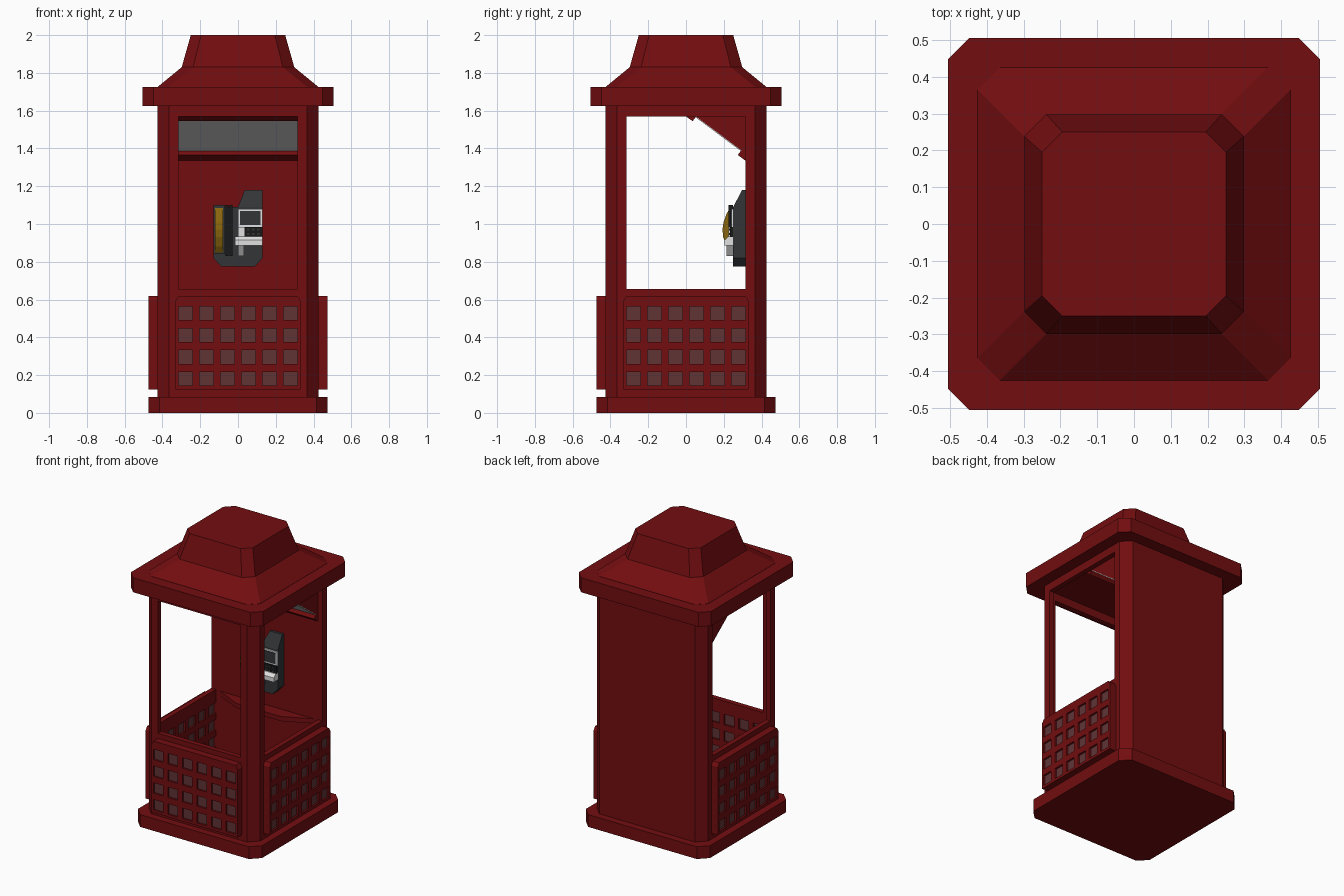
import bpy, bmesh
from math import radians
from mathutils import Matrix, Vector

if "Cube" in bpy.data.objects:
    bpy.data.objects.remove(bpy.data.objects["Cube"])


def material(name, r, g, b):
    m = bpy.data.materials.new(name)
    m.use_nodes = True
    m.diffuse_color = (r, g, b, 1)
    m.node_tree.nodes["Principled BSDF"].inputs["Base Color"].default_value = (r, g, b, 1)
    return m


RED = material("dark red paint", 0.17, 0.004, 0.005)
PANE = material("dusky glass", 0.115, 0.034, 0.036)
SIGN = material("light grey sign", 0.6, 0.6, 0.6)
DARK = material("charcoal", 0.033, 0.035, 0.037)
BLACK = material("black plastic", 0.01, 0.01, 0.011)
WHITE = material("white plastic", 0.75, 0.75, 0.75)
GREY = material("mid grey metal", 0.27, 0.27, 0.27)
GOLD = material("dull gold", 0.25, 0.13, 0.004)


def finish(name, bm, mat, turn=0):
    """Turn the mesh about z, fix its normals and make an object of it."""
    bmesh.ops.rotate(bm, verts=bm.verts, matrix=Matrix.Rotation(radians(turn), 3, "Z"))
    bmesh.ops.recalc_face_normals(bm, faces=bm.faces)
    mesh = bpy.data.meshes.new(name)
    bm.to_mesh(mesh)
    bm.free()
    mesh.materials.append(mat)
    obj = bpy.data.objects.new(name, mesh)
    bpy.context.scene.collection.objects.link(obj)
    return obj


def loft(name, rings, mat, turn=0):
    """Skin rings of equal point count and cap both ends."""
    bm = bmesh.new()
    loops = [[bm.verts.new(p) for p in ring] for ring in rings]
    for a, b in zip(loops, loops[1:]):
        for i in range(len(a)):
            j = (i + 1) % len(a)
            bm.faces.new((a[i], a[j], b[j], b[i]))
    bm.faces.new(loops[0])
    bm.faces.new(loops[-1])
    return finish(name, bm, mat, turn)


def prism(name, pts, axis, lo, hi, mat, turn=0):
    """Extrude a 2D outline along an axis."""
    place = {"x": lambda u, v, w: (w, u, v),
             "y": lambda u, v, w: (u, w, v),
             "z": lambda u, v, w: (u, v, w)}[axis]
    return loft(name, [[place(u, v, w) for u, v in pts] for w in (lo, hi)], mat, turn)


def box(name, x, y, z, mat, turn=0):
    pts = [(x[0], y[0]), (x[1], y[0]), (x[1], y[1]), (x[0], y[1])]
    return prism(name, pts, "z", z[0], z[1], mat, turn)


def octagon(h, c, z):
    k = h - c
    return [(k, -h, z), (h, -k, z), (h, k, z), (k, h, z),
            (-k, h, z), (-h, k, z), (-h, -k, z), (-k, -h, z)]


OUT, INN, OPEN = 0.425, 0.39, 0.315     # wall outside, wall inside, opening half width
FLOOR, SILL, HEAD, TOP = 0.085, 0.655, 1.57, 1.63
SIDES = {"front": 0, "left": 90, "right": -90}

# Base, eaves and roof
loft("base_plinth", [octagon(0.475, 0.06, 0), octagon(0.475, 0.06, FLOOR)], RED)
loft("roof_eaves", [octagon(0.506, 0.058, 1.625), octagon(0.506, 0.058, 1.725)], RED)
loft("roof_cap", [octagon(0.425, 0.06, 1.72), octagon(0.425, 0.06, 1.726),
                  octagon(0.298, 0.06, 1.83), octagon(0.25, 0.055, 2.0)], RED)

# Corner posts, bent round the chamfered corners
post = [(OPEN, OUT), (0.365, OUT), (OUT, 0.365), (OUT, OPEN),
        (INN, OPEN), (INN, 0.35), (0.35, INN), (OPEN, INN)]
for i in range(4):
    prism("corner_post", post, "z", FLOOR, TOP, RED, 90 * i)

# Solid back wall
box("back_wall", (-OPEN, OPEN), (OPEN, OUT), (FLOOR, TOP), RED)
for s in (-1, 1):
    box("back_wall_return", sorted((s * OPEN, s * INN)), (OPEN, 0.35), (FLOOR, TOP), RED)


def lattice(name, turn):
    """Panel with a grid of square holes and cut top corners."""
    xs, zs = [-0.33], [0.125]
    for i in range(6):
        c = (i - 2.5) * 0.111
        xs += [c - 0.037, c + 0.037]
    for i in range(4):
        c = 0.18 + i * 0.116
        zs += [c - 0.036, c + 0.036]
    xs.append(0.33)
    zs.append(0.62)
    bm = bmesh.new()
    grid = [[bm.verts.new((x, -0.475, z)) for x in xs] for z in zs]
    for r in range(len(zs) - 1):
        for c in range(len(xs) - 1):
            if not (r % 2 and c % 2):
                bm.faces.new((grid[r][c], grid[r][c + 1], grid[r + 1][c + 1], grid[r + 1][c]))
    bmesh.ops.bevel(bm, geom=[grid[-1][0], grid[-1][-1]], offset=0.025,
                    affect="VERTICES", segments=1, profile=0.5)
    solid = bmesh.ops.extrude_face_region(bm, geom=bm.faces[:])
    moved = [g for g in solid["geom"] if isinstance(g, bmesh.types.BMVert)]
    bmesh.ops.translate(bm, verts=moved, vec=(0, 0.475 - INN, 0))
    finish(name, bm, RED, turn)


# Three open sides: lintel, sill, foot rail, lattice and glass
for side, turn in SIDES.items():
    span, depth = (-OPEN, OPEN), (-OUT, -INN)
    box(side + "_lintel", span, depth, (HEAD, TOP), RED, turn)
    box(side + "_sill", span, depth, (0.6, SILL), RED, turn)
    box(side + "_foot_rail", span, depth, (FLOOR, 0.13), RED, turn)
    lattice(side + "_lattice", turn)
    box(side + "_lattice_glass", (-0.32, 0.32), (-0.462, -0.402), (0.14, 0.59), PANE, turn)

# Corner shelf on the back wall
prism("shelf", [(-INN, 0.33), (-0.17, 0.225), (0.17, 0.225), (INN, 0.33)],
      "z", 0.62, 0.652, RED)

# Sloped sign housing with a recessed sign
start, end = Vector((0, HEAD)), Vector((OPEN, 1.335))
inward = Vector((0.598, 0.801)) * 0.031
a, b = start.lerp(end, 0.11), start.lerp(end, 0.87)
housing = [start, a, a + inward, b + inward, b, end, (0.33, 1.335), (0.33, TOP), (0, TOP)]
prism("sign_housing", housing, "x", -INN, INN, RED)
lift = inward * 0.85
prism("sign_plate", [a + lift, b + lift, b + inward, a + inward],
      "x", -INN + 0.002, INN - 0.002, SIGN)

# Telephone body, with a stepped outline and a sloping top
WALL = 0.32
prism("phone_body", [(-0.13, 0.82), (-0.09, 0.775), (0.09, 0.775), (0.13, 0.82),
                     (0.13, 1.09), (-0.13, 1.09)], "y", 0.25, WALL, DARK)
loft("phone_hood", [[(0, y, 1.09), (0.13, y, 1.09), (0.13, t, 1.18), (0.035, t, 1.18)]
                    for y, t in ((0.25, 0.297), (WALL, WALL))], DARK)
box("phone_cradle", (-0.13, -0.07), (0.235, 0.25), (0.84, 1.1), DARK)
for x in (-0.067, -0.045):
    box("phone_cradle_rail", (x, x + 0.016), (0.225, 0.25), (0.83, 1.1), BLACK)

# Curved handset
prism("handset", [(0.235, 0.85), (0.215, 0.88), (0.197, 0.93), (0.193, 0.97),
                  (0.199, 1.01), (0.215, 1.055), (0.235, 1.085)],
      "x", -0.122, -0.08, GOLD)

# Display, keypad and coin parts
box("display_frame", (0, 0.13), (0.24, 0.25), (0.985, 1.08), WHITE)
box("display_screen", (0.01, 0.12), (0.236, 0.241), (0.995, 1.07), DARK)
box("keypad_side", (0, 0.035), (0.225, 0.25), (0.93, 0.985), WHITE)
box("keypad", (0.035, 0.13), (0.232, 0.25), (0.93, 0.985), BLACK)
for row in range(2):
    for col in range(3):
        x, z = 0.047 + col * 0.027, 0.942 + row * 0.024
        box("key", (x, x + 0.014), (0.228, 0.233), (z, z + 0.01), DARK)
prism("coin_ledge", [(0.25, 0.885), (0.205, 0.885), (0.205, 0.915), (0.225, 0.935),
                     (0.25, 0.935)], "x", -0.015, 0.13, WHITE)
box("coin_chute", (0, 0.032), (0.215, 0.25), (0.83, 0.885), GREY)
